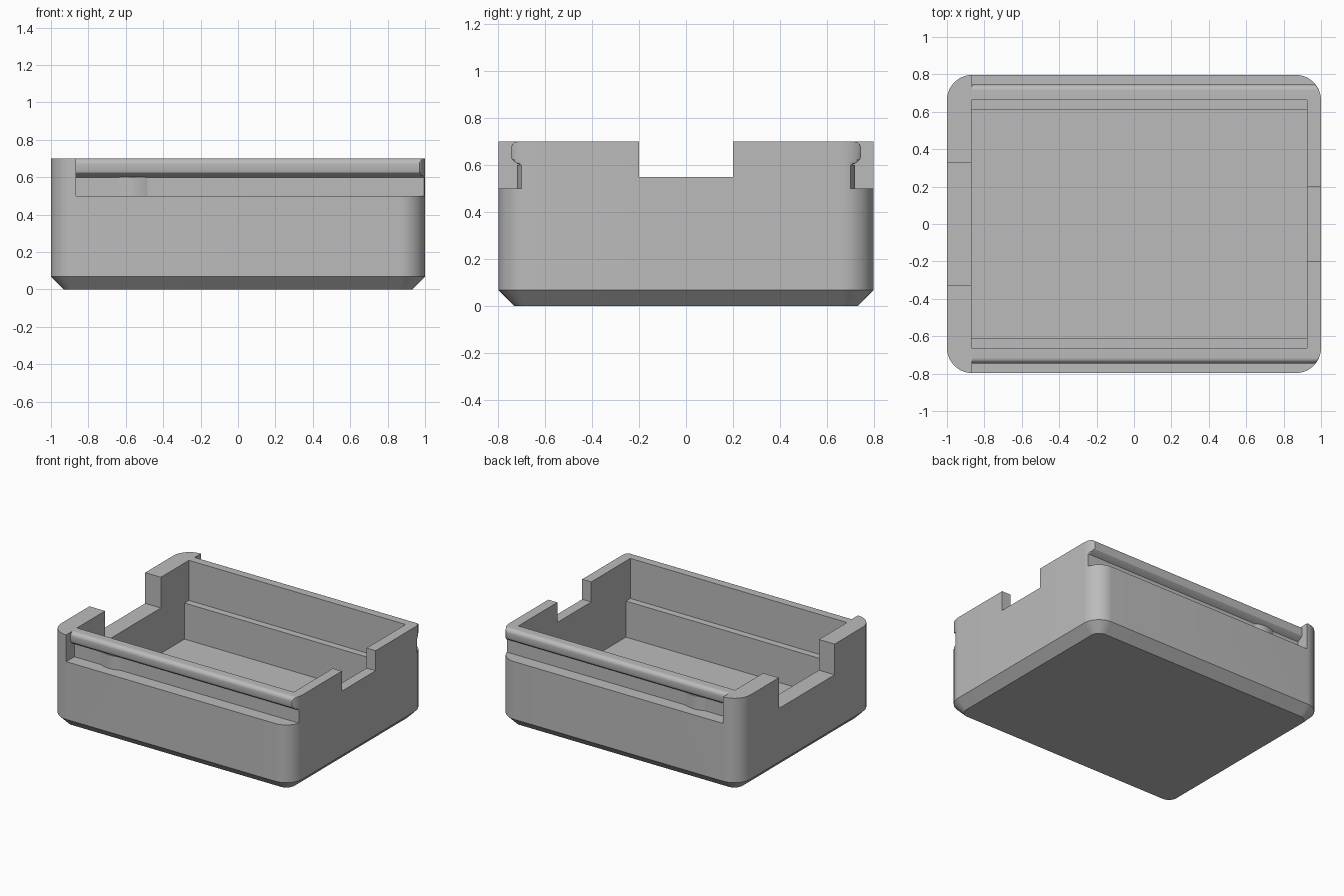
import bpy, bmesh, math

if "Cube" in bpy.data.objects:
    bpy.data.objects.remove(bpy.data.objects["Cube"], do_unlink=True)

HX, HY, HZ = 1.0, 0.797, 0.70      # outer half width, half depth, height
RADIUS, CHAMFER = 0.135, 0.068
STEPS = 16

grey = bpy.data.materials.new("plain grey")
grey.use_nodes = True
grey.diffuse_color = (0.5, 0.5, 0.5, 1)
grey.node_tree.nodes["Principled BSDF"].inputs["Base Color"].default_value = (0.5, 0.5, 0.5, 1)


def loft(name, rings):
    """Skin matching rings of points, cap both ends, weld shared points."""
    bm = bmesh.new()
    welded = {}

    def vert(point):
        key = tuple(round(c, 5) for c in point)
        if key not in welded:
            welded[key] = bm.verts.new(point)
        return welded[key]

    def face(points):
        corners = list(dict.fromkeys(vert(p) for p in points))
        if len(corners) > 2:
            made = bm.faces.new(corners)
            made.normal_update()
            if made.calc_area() < 1e-7:
                bm.faces.remove(made)

    face(rings[0][::-1])
    for low, high in zip(rings, rings[1:]):
        for i in range(len(low)):
            face((low[i - 1], low[i], high[i], high[i - 1]))
    face(rings[-1])
    bmesh.ops.recalc_face_normals(bm, faces=bm.faces[:])
    mesh = bpy.data.meshes.new(name)
    bm.to_mesh(mesh)
    bm.free()
    mesh.materials.append(grey)
    mesh.shade_smooth()
    mesh.set_sharp_from_angle(angle=math.radians(25))
    bpy.context.collection.objects.link(bpy.data.objects.new(name, mesh))


# Outline columns: (centre x, centre y, direction x, direction y, slotted, top height)
columns = []


def add_corner(index, sx, sy):
    arc = []
    for i in range(STEPS + 1):
        a = math.pi / 2 * (index + i / STEPS)
        arc.append((sx * (HX - RADIUS), sy * (HY - RADIUS),
                    math.cos(a), math.sin(a), sx > 0, HZ))
    # The slots stop at the tangent points of the two uncut corners
    if sx < 0 and sy > 0:
        arc.insert(0, arc[0][:4] + (True, HZ))
    elif sx < 0:
        arc.append(arc[-1][:4] + (True, HZ))
    columns.extend(arc)


def add_notch(sx, half_width, floor):
    for y, top in ((-1, HZ), (-1, floor), (1, floor), (1, HZ)):
        columns.append((sx * (HX - RADIUS), sx * y * half_width, sx, 0, False, top))


add_corner(0, 1, 1)
add_corner(1, -1, 1)
add_notch(-1, 0.33, 0.47)
add_corner(2, -1, -1)
add_corner(3, 1, -1)
add_notch(1, 0.2, 0.55)


def clamp(value, low, high):
    return max(low, min(high, value))


def outer_ring(z, slot_y=HY, inset=0):
    ring = []
    for cx, cy, dx, dy, slotted, top in columns:
        y = cy + (RADIUS - inset) * dy
        if slotted:
            y = clamp(y, -slot_y, slot_y)
        ring.append((cx + (RADIUS - inset) * dx, y, min(z, top)))
    return ring


def inner_ring(z, half_y):
    return [(clamp(x, -0.87, 0.925), clamp(y, -half_y, half_y), pz)
            for x, y, pz in outer_ring(z)]


# Side slot profile: groove, then the rounded rail above it
rail = [(0.70, 0.5), (0.70, 0.597), (0.725, 0.61), (0.741, 0.625), (0.745, 0.64)]
for i in range(13):
    a = math.pi / 2 * i / 12
    rail.append((0.715 + 0.03 * math.cos(a), 0.669 + 0.031 * math.sin(a)))

# Tray: chamfered base, walls, slots, rim and stepped cavity
rings = [outer_ring(0, inset=CHAMFER), outer_ring(CHAMFER), outer_ring(0.5)]
rings += [outer_ring(z, y) for y, z in rail]
rings += [inner_ring(HZ, 0.662), inner_ring(0.40, 0.662),
          inner_ring(0.40, 0.61), inner_ring(0.13, 0.61)]
loft("tray_body", rings)

# Small catch bump inside each groove
for side, label in ((-1, "front"), (1, "back")):
    outline = [(-0.65, 0.69), (-0.48, 0.69)]
    for i in range(13):
        t = i / 12
        outline.append((-0.48 - 0.17 * t, 0.699 + 0.02 * math.sin(math.pi * t)))
    loft(label + "_catch_bump",
         [[(x, side * y, z) for x, y in outline] for z in (0.495, 0.6)])
